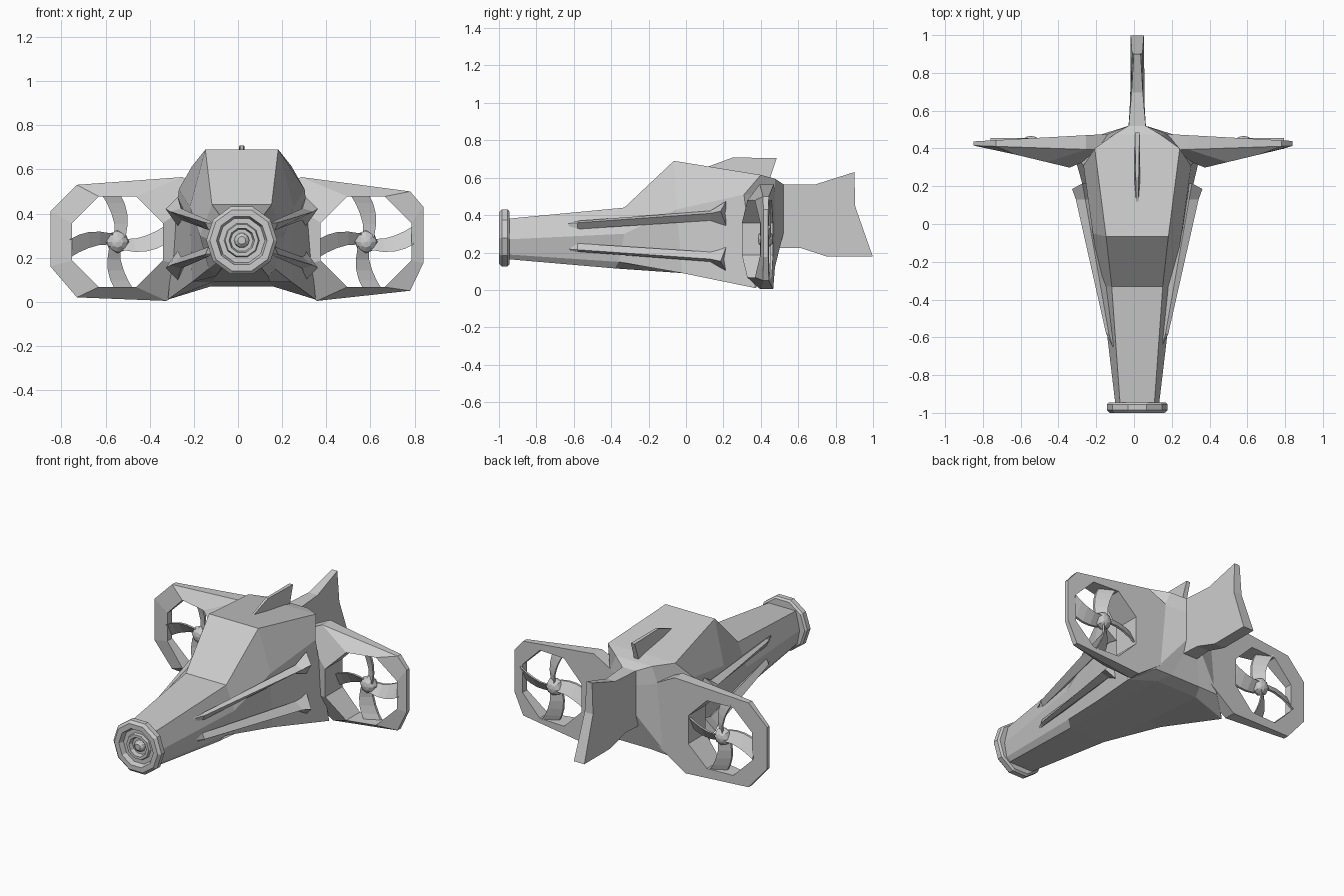
import bpy, bmesh, math
from mathutils import Vector

if "Cube" in bpy.data.objects:
    bpy.data.objects.remove(bpy.data.objects["Cube"])

CX = 0.017  # centre line of the hull


def make(name, verts, faces):
    me = bpy.data.meshes.new(name)
    me.from_pydata(verts, [], faces)
    bm = bmesh.new()
    bm.from_mesh(me)
    bmesh.ops.remove_doubles(bm, verts=bm.verts, dist=1e-5)
    bmesh.ops.recalc_face_normals(bm, faces=bm.faces)
    bm.to_mesh(me)
    bm.free()
    ob = bpy.data.objects.new(name, me)
    bpy.context.collection.objects.link(ob)
    return ob


def loft(name, loops, caps=True, closed=False):
    """Skin a list of equal-length vertex loops."""
    n, m = len(loops[0]), len(loops)
    verts = [v for lp in loops for v in lp]
    faces = []
    for i in range(m if closed else m - 1):
        a, b = i * n, (i + 1) % m * n
        faces += [(a + k, a + (k + 1) % n, b + (k + 1) % n, b + k) for k in range(n)]
    if caps and not closed:
        faces += [tuple(range(n)), tuple(range((m - 1) * n, m * n))]
    return make(name, verts, faces)


def plate(name, profile, widths):
    """Side profile (y, z) given a half thickness per point."""
    return loft(name, [[(CX + s * w, y, z) for (y, z), w in zip(profile, widths)]
                       for s in (-1, 1)])


# Hull: half sections (top, shoulder, lower side, belly), mirrored and lofted
sections = [
    [(.09, -.96, .38), (.115, -.96, .27), (.10, -.96, .19), (.08, -.96, .165)],
    [(.135, -.33, .44), (.19, -.33, .30), (.15, -.36, .15), (.12, -.38, .115)],
    [(.165, -.065, .69), (.235, -.05, .43), (.225, -.02, .09), (.13, -.02, .09)],
    [(.225, .40, .615), (.285, .31, .51), (.335, .37, .01), (.14, .38, .07)],
    [(.12, .475, .595), (.16, .475, .50), (.22, .465, .08), (.10, .46, .085)],
    [(.045, .52, .565), (.045, .52, .48), (.045, .52, .30), (.045, .50, .225)],
]
loft("hull", [[(CX + x, y, z) for x, y, z in s] +
              [(CX - x, y, z) for x, y, z in reversed(s)] for s in sections])

# Nose ring: ten-sided lathe with a stepped recess and a small centre dome
profile = [(.10, -.945), (.15, -.945), (.161, -.955), (.161, -.985), (.145, -1),
           (.115, -1), (.105, -.97), (.08, -.97), (.075, -.985), (.058, -.985),
           (.05, -.955), (.036, -.955), (.03, -.975), (.018, -.985)]
loft("nose_ring", [[(CX + r * math.cos(k * math.pi / 5), y, .278 + r * math.sin(k * math.pi / 5))
                    for k in range(10)] for r, y in profile])

# Tail fin and top fin
plate("tail_fin", [(.46, .565), (.695, .565), (.90, .63), (.905, .445), (.998, .18),
                   (.75, .18), (.61, .225), (.46, .225)],
      [.05, .03, .018, .028, .035, .035, .04, .05])
plate("top_fin", [(.12, .66), (.25, .708), (.485, .705), (.445, .585), (.2, .62)],
      [.006, .008, .012, .016, .016])

# Four side struts: triangular bars that flare at the rear
for side, sn in ((-1, "left"), (1, "right")):
    for up, un in ((1, "upper"), (-1, "lower")):
        stations = [  # y, base x, outer x, mid height from centre, half height
            (-.65, .10, .125, .055, .014), (-.58, .12, .165, .06, .022),
            (.13, .245, .325, .11, .026), (.215, .26, .345, .122, .066)]
        rows = []
        for i, (y, xb, xo, h, w) in enumerate(stations):
            z = .287 + up * h
            yo = y - (.03 if i == 3 else 0)
            rows.append([(CX + side * xo, yo, z + up * .012), (CX + side * (xb + .03), y, z + w),
                         (CX + side * xb, y, z), (CX + side * (xb + .03), y, z - w)])
        loft(f"strut_{sn}_{un}", rows)

# Wings: swept frames around an octagonal opening
HZ, HX = .272, .563
tips = {1: [(.823, .43), (.763, .50), (.763, .05), (.823, .175)],
        -1: [(.867, .41), (.747, .53), (.747, .02), (.867, .16)]}
for side, sn in ((-1, "left"), (1, "right")):
    t = tips[side]
    outer = [t[0], t[1], (.27, .565), (.14, .50), (.16, .13), (.34, .004), t[2], t[3]]
    inner = [(HX + .222 * math.cos(math.radians(22.5 + 45 * k)),
              HZ + .222 * math.sin(math.radians(22.5 + 45 * k))) for k in range(8)]

    def ring(pts, yfun):
        return [(CX + side * x, yfun(x), z) for x, z in pts]

    def back(x):
        return .485 - .055 * x
    loft(f"wing_{sn}", [ring(outer, lambda x: .385 + .035 * x),
                        ring(inner, lambda x: .28 + .24 * (x - .28)),
                        ring(inner, back), ring(outer, back)], closed=True)

    # Rotor: hub and four curved, pitched blades
    centre = Vector((CX + side * HX, .425, HZ))
    bm = bmesh.new()
    bmesh.ops.create_uvsphere(bm, u_segments=8, v_segments=6, radius=.052)
    me = bpy.data.meshes.new("rotor_hub")
    bm.to_mesh(me)
    bm.free()
    hub = bpy.data.objects.new(f"rotor_hub_{sn}", me)
    hub.location, hub.rotation_euler = centre, (math.pi / 2, 0, 0)
    hub.scale = (1, 1, .8)
    bpy.context.collection.objects.link(hub)
    for b in range(4):
        a = b * math.pi / 2
        u = Vector((math.cos(a), 0, math.sin(a)))
        v = Vector((-math.sin(a), 0, math.cos(a)))
        rows = []
        for r, off, w in ((.02, -.012, .025), (.08, -.016, .03), (.13, -.008, .036),
                          (.175, .008, .04), (.215, .03, .042)):
            p = centre + u * r + v * off
            d = v * w + Vector((0, .022, 0))
            h = Vector((0, .007, 0))
            rows.append([p - d - h, p + d - h, p + d + h, p - d + h])
        loft(f"blade_{sn}_{b}", rows)
